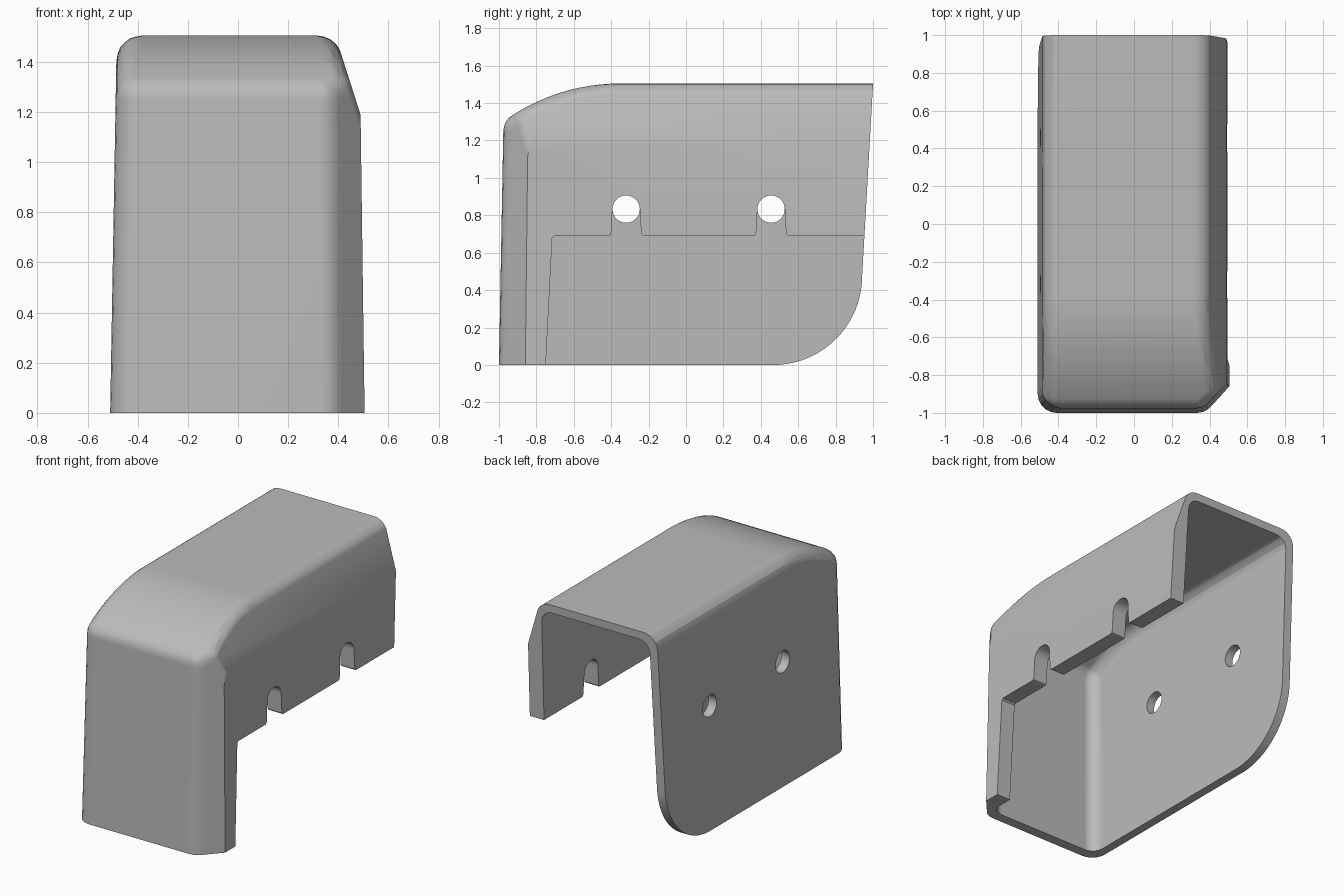
import bpy, bmesh
from math import sin, cos, radians, pi
from mathutils import Vector, Matrix

cube = bpy.data.objects.get("Cube")
if cube:
    bpy.data.objects.remove(cube, do_unlink=True)

grey = bpy.data.materials.new("plain grey")
grey.use_nodes = True
colour = (0.5, 0.5, 0.5, 1)
grey.diffuse_color = colour
grey.node_tree.nodes["Principled BSDF"].inputs["Base Color"].default_value = colour


def make_object(name, bm):
    bmesh.ops.recalc_face_normals(bm, faces=bm.faces)
    mesh = bpy.data.meshes.new(name)
    bm.to_mesh(mesh)
    bm.free()
    mesh.materials.append(grey)
    obj = bpy.data.objects.new(name, mesh)
    bpy.context.collection.objects.link(obj)
    return obj


def slice_off(bm, point, normal):
    """Remove everything in front of a plane and cap the cut."""
    bmesh.ops.bisect_plane(bm, geom=bm.verts[:] + bm.edges[:] + bm.faces[:], dist=1e-5,
                           plane_co=point, plane_no=normal, clear_outer=True)
    bmesh.ops.holes_fill(bm, edges=[e for e in bm.edges if e.is_boundary])


def rounded_solid(planes, radius):
    """Convex solid bounded by planes, with every edge rolled to one radius."""
    core = bmesh.new()
    bmesh.ops.create_cube(core, size=5)
    for point, normal in planes:
        slice_off(core, point - normal * radius, normal)
    corners = [v.co.copy() for v in core.verts]
    core.free()
    bm = bmesh.new()
    for corner in corners:
        bmesh.ops.create_icosphere(bm, subdivisions=3, radius=radius,
                                   matrix=Matrix.Translation(corner))
    bmesh.ops.delete(bm, geom=bm.faces[:] + bm.edges[:], context='EDGES_FACES')
    hull = bmesh.ops.convex_hull(bm, input=bm.verts[:])
    unused = {g for k in ("geom_interior", "geom_unused") for g in hull[k]
              if isinstance(g, bmesh.types.BMVert)}
    bmesh.ops.delete(bm, geom=list(unused), context='VERTS')
    bmesh.ops.dissolve_limit(bm, angle_limit=radians(1), verts=bm.verts[:], edges=bm.edges[:])
    return bm


def plane(point, normal, inset=0):
    n = Vector(normal).normalized()
    return Vector(point) - n * inset, n


def shell_planes(side, front, top):
    """Drafted left wall, front wall and the top curving down to the front."""
    planes = [plane((-0.51, 0, 0), (-1, 0, 0.0175), side),
              plane((0, -1, 0), (0, -1, 0.0185), front)]
    for i in range(11):
        a = radians(32.6) * i / 10
        n = Vector((0, -sin(a), cos(a)))
        planes.append(plane(Vector((0, -0.35, 0.43)) + n * 1.075, n, top))
    return planes


def prism(name, outline, x0, x1):
    """Extrude a (y, z) outline along x."""
    bm = bmesh.new()
    face = bm.faces.new([bm.verts.new((x0, y, z)) for y, z in outline])
    ext = bmesh.ops.extrude_face_region(bm, geom=[face])["geom"]
    bmesh.ops.translate(bm, vec=(x1 - x0, 0, 0),
                        verts=[g for g in ext if isinstance(g, bmesh.types.BMVert)])
    return make_object(name, bm)


def arc(y, z, r, start, end, steps):
    return [(y + r * cos(start + (end - start) * i / steps),
             z + r * sin(start + (end - start) * i / steps)) for i in range(steps + 1)]


# Outer body: rounded edges, with a slanted shoulder and a chamfered front corner
outer = rounded_solid(shell_planes(0, 0, 0) + [
    plane((0.49, 0, 1.19), (0.25, 0, 0.08)),
    plane((0.505, -0.86, 0), (0.74, -0.67, 0.0175))], 0.1)
slice_off(outer, *plane((0.505, 0, 0), (1, 0, 0.0135)))
slice_off(outer, *plane((0, 0, 0), (0, 0, -1)))
# Leaning open back with a rounded lower corner
for i in range(17):
    a = radians(-3.25) + radians(-86.75) * i / 16
    n = Vector((0, cos(a), sin(a)))
    slice_off(outer, Vector((0, 0.466, 0.475)) + n * 0.475, n)
cover = make_object("cover_shell", outer)

# Hollow inside
cavity = make_object("cavity_cutter", rounded_solid(
    shell_planes(0.06, 0.07, 0.055) + [plane((0.4, 0, 0), (1, 0, 0.0145))], 0.08))

# Short side wall: lower opening with two round-topped slots
hole_y, hole_z, hole_r = (-0.32, 0.455), 0.833, 0.073
opening = [(1.3, -0.2), (-0.76, -0.2), (-0.715, 0.68), (-0.705, 0.69)]
for y in hole_y:
    opening += [(y - 0.095, 0.69), (y - 0.085, 0.694), (y - 0.08, 0.705)]
    opening += arc(y, hole_z, hole_r, pi, 0, 16)
    opening += [(y + 0.08, 0.705), (y + 0.085, 0.694), (y + 0.095, 0.69)]
opening.append((1.3, 0.69))
cutters = [cavity, prism("opening_cutter", opening, 0.2, 0.8)]

# Round holes in the full side wall
for y in hole_y:
    cutters.append(prism("hole_cutter", arc(y, hole_z, hole_r, 0, 2 * pi, 32)[:-1], -0.8, -0.3))

bpy.ops.object.select_all(action='DESELECT')
cover.select_set(True)
bpy.context.view_layer.objects.active = cover
for cutter in cutters:
    cutter.hide_render = True
    mod = cover.modifiers.new("cut", 'BOOLEAN')
    mod.operation, mod.solver, mod.object = 'DIFFERENCE', 'EXACT', cutter
    bpy.ops.object.modifier_apply(modifier=mod.name)
    bpy.data.objects.remove(cutter, do_unlink=True)

bpy.ops.object.shade_smooth_by_angle(angle=radians(18))
normals = cover.modifiers.new("even shading", 'WEIGHTED_NORMAL')
normals.keep_sharp = True
